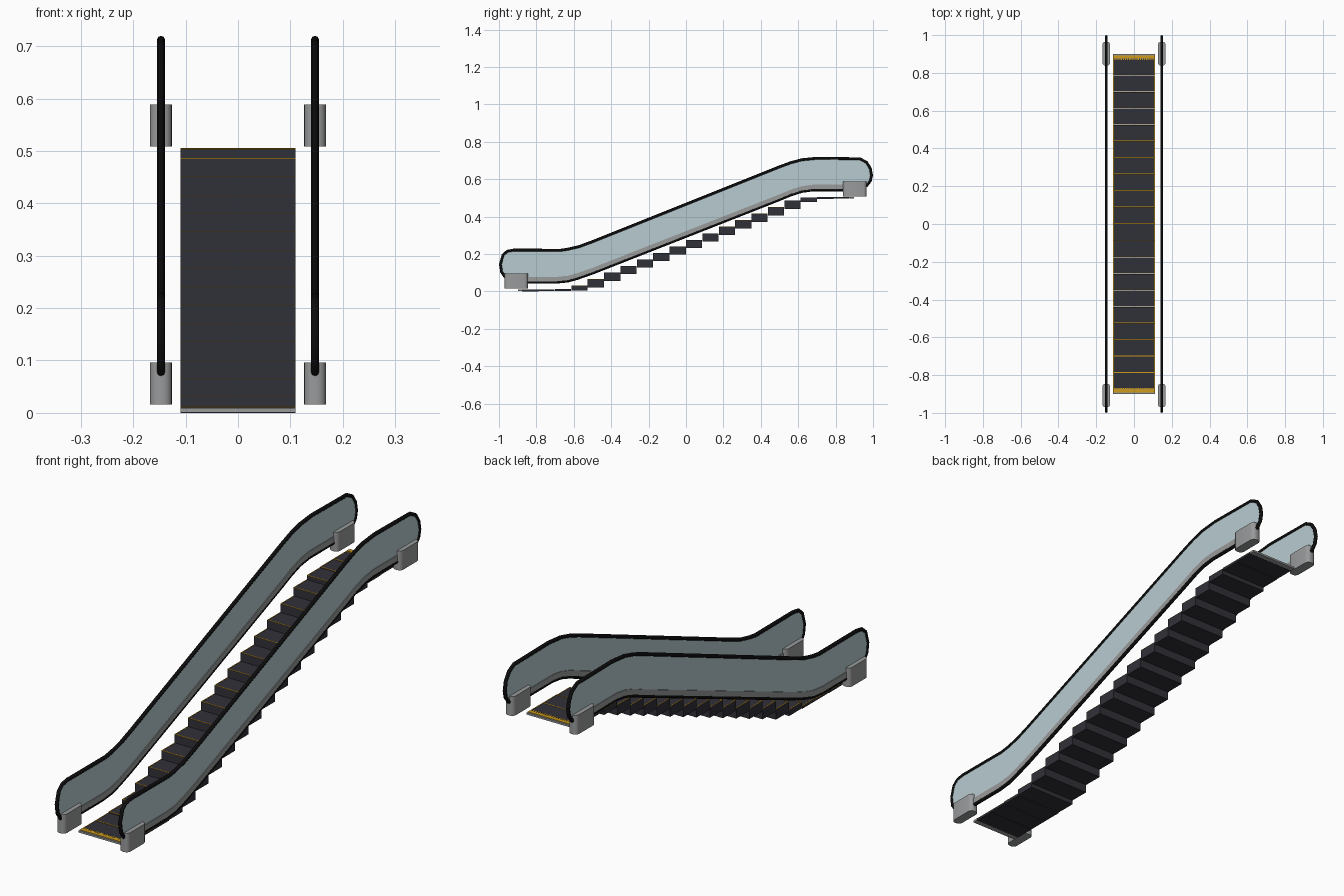
import bpy, bmesh, math

if "Cube" in bpy.data.objects:
    bpy.data.objects.remove(bpy.data.objects["Cube"])


def material(name, rgb):
    m = bpy.data.materials.new(name)
    m.diffuse_color = (*rgb, 1)
    m.use_nodes = True
    m.node_tree.nodes["Principled BSDF"].inputs["Base Color"].default_value = m.diffuse_color
    return m


BLACK = material("rubber black", (0.004, 0.004, 0.004))
GLASS = material("pale glass", (0.48, 0.60, 0.63))
STEEL = material("grey metal", (0.32, 0.325, 0.33))
DARK = material("step charcoal", (0.03, 0.03, 0.04))
YELLOW = material("safety yellow", (0.62, 0.33, 0.01))


def finish(bm, name, mat):
    bmesh.ops.recalc_face_normals(bm, faces=bm.faces)
    me = bpy.data.meshes.new(name)
    bm.to_mesh(me)
    bm.free()
    me.materials.append(mat)
    ob = bpy.data.objects.new(name, me)
    bpy.context.collection.objects.link(ob)
    return ob


def add_box(bm, x0, x1, y0, y1, z0, z1):
    vs = bmesh.ops.create_cube(bm, size=1)["verts"]
    for v in vs:
        v.co = ((x0 + x1) / 2 + v.co.x * (x1 - x0),
                (y0 + y1) / 2 + v.co.y * (y1 - y0),
                (z0 + z1) / 2 + v.co.z * (z1 - z0))


def plate(name, outline, x, half, mat):
    """Side profile (y, z) given thickness along x."""
    bm = bmesh.new()
    f = bm.faces.new([bm.verts.new((x - half, y, z)) for y, z in outline])
    r = bmesh.ops.extrude_face_region(bm, geom=[f])
    for v in r["geom"]:
        if isinstance(v, bmesh.types.BMVert):
            v.co.x += 2 * half
    return finish(bm, name, mat)


def tube_loop(name, path, x, radius, mat):
    cu = bpy.data.curves.new(name, 'CURVE')
    cu.dimensions = '3D'
    cu.bevel_depth = radius
    cu.bevel_resolution = 2
    sp = cu.splines.new('POLY')
    sp.points.add(len(path) - 1)
    for p, (y, z) in zip(sp.points, path):
        p.co = (x, y, z, 1)
    sp.use_cyclic_u = True
    cu.materials.append(mat)
    ob = bpy.data.objects.new(name, cu)
    bpy.context.collection.objects.link(ob)
    bpy.ops.object.select_all(action='DESELECT')
    ob.select_set(True)
    bpy.context.view_layer.objects.active = ob
    bpy.ops.object.convert(target='MESH')
    bpy.ops.object.shade_smooth_by_angle(angle=math.radians(50))


def pedestal(name, x, y0, y1, z0, z1):
    """Upright block with rounded vertical corners."""
    bm = bmesh.new()
    add_box(bm, x - 0.021, x + 0.021, y0, y1, z0, z1)
    edges = [e for e in bm.edges
             if abs(e.verts[0].co.z - e.verts[1].co.z) > 0.01]
    bmesh.ops.bevel(bm, geom=edges, offset=0.017, segments=4, profile=0.5,
                    affect='EDGES')
    ob = finish(bm, name, STEEL)
    bpy.ops.object.select_all(action='DESELECT')
    ob.select_set(True)
    bpy.context.view_layer.objects.active = ob
    bpy.ops.object.shade_smooth_by_angle(angle=math.radians(40))


# Balustrade outline: top run (low to high), then return run along the bottom
top = [(-0.968, 0.078), (-0.986, 0.105), (-0.992, 0.145), (-0.978, 0.195),
       (-0.955, 0.215), (-0.92, 0.221), (-0.67, 0.220), (-0.63, 0.226),
       (-0.57, 0.240), (-0.50, 0.266), (0.50, 0.666), (0.56, 0.688),
       (0.62, 0.704), (0.70, 0.712), (0.93, 0.709), (0.965, 0.690),
       (0.985, 0.658), (0.992, 0.620), (0.985, 0.590), (0.965, 0.565)]
bottom = [(0.92, 0.546), (0.85, 0.543), (0.68, 0.543), (0.62, 0.535),
          (0.56, 0.516), (0.50, 0.491), (-0.50, 0.098), (-0.58, 0.070),
          (-0.63, 0.056), (-0.69, 0.050), (-0.85, 0.050), (-0.94, 0.060)]
skirt_run = bottom[1:-1]
skirt = ([(y, z + 0.004) for y, z in skirt_run]
         + [(y, z + 0.028) for y, z in reversed(skirt_run)])

for side, x in (("left", -0.147), ("right", 0.147)):
    tube_loop(side + "_handrail", top + bottom, x, 0.0078, BLACK)
    plate(side + "_glass_panel", top + bottom, x, 0.003, GLASS)
    plate(side + "_skirt_strip", skirt, x, 0.006, STEEL)
    pedestal(side + "_lower_pedestal", x, -0.970, -0.846, 0.016, 0.096)
    pedestal(side + "_upper_pedestal", x, 0.839, 0.965, 0.508, 0.589)

# Steps: flat at both ends, a constant rise in between
N, PITCH, W = 20, 0.0876, 0.11
tops = [0.009, 0.009, 0.012, 0.030]
tops += [0.065 + 0.035 * k for k in range(13)]
tops += [0.502, 0.504, 0.504]
treads, edging = bmesh.new(), bmesh.new()
for i, z in enumerate(tops):
    y0 = -N * PITCH / 2 + i * PITCH
    y1 = y0 + PITCH - 0.001
    low = max(0.0, (tops[i - 1] if i else 0.0) - 0.008)
    add_box(treads, -W, W, y0, y1, low, z)
    # yellow nosing and side lines
    add_box(edging, -W, W, y0, y0 + 0.004, z - 0.0005, z + 0.001)
    for s in (-1, 1):
        xa, xb = sorted((s * W, s * (W - 0.003)))
        add_box(edging, xa, xb, y0, y1, z - 0.0005, z + 0.001)
finish(treads, "steps", DARK)
finish(edging, "step_edge_lines", YELLOW)

# Comb plates with teeth at each landing
for name, s, z in (("lower", -1, 0.009), ("upper", 1, 0.504)):
    def span(a, b):
        return sorted((s * a, s * b))
    bm = bmesh.new()
    add_box(bm, -W, W, *span(0.876, 0.899), z - 0.008, z)
    finish(bm, name + "_comb_plate", STEEL)
    bm = bmesh.new()
    add_box(bm, -W, W, *span(0.878, 0.892), z - 0.001, z + 0.0015)
    for k in range(22):
        x = -W + 0.005 + k * 0.01
        add_box(bm, x - 0.0025, x + 0.0025, *span(0.868, 0.879),
                z - 0.001, z + 0.0015)
    finish(bm, name + "_comb_teeth", YELLOW)
